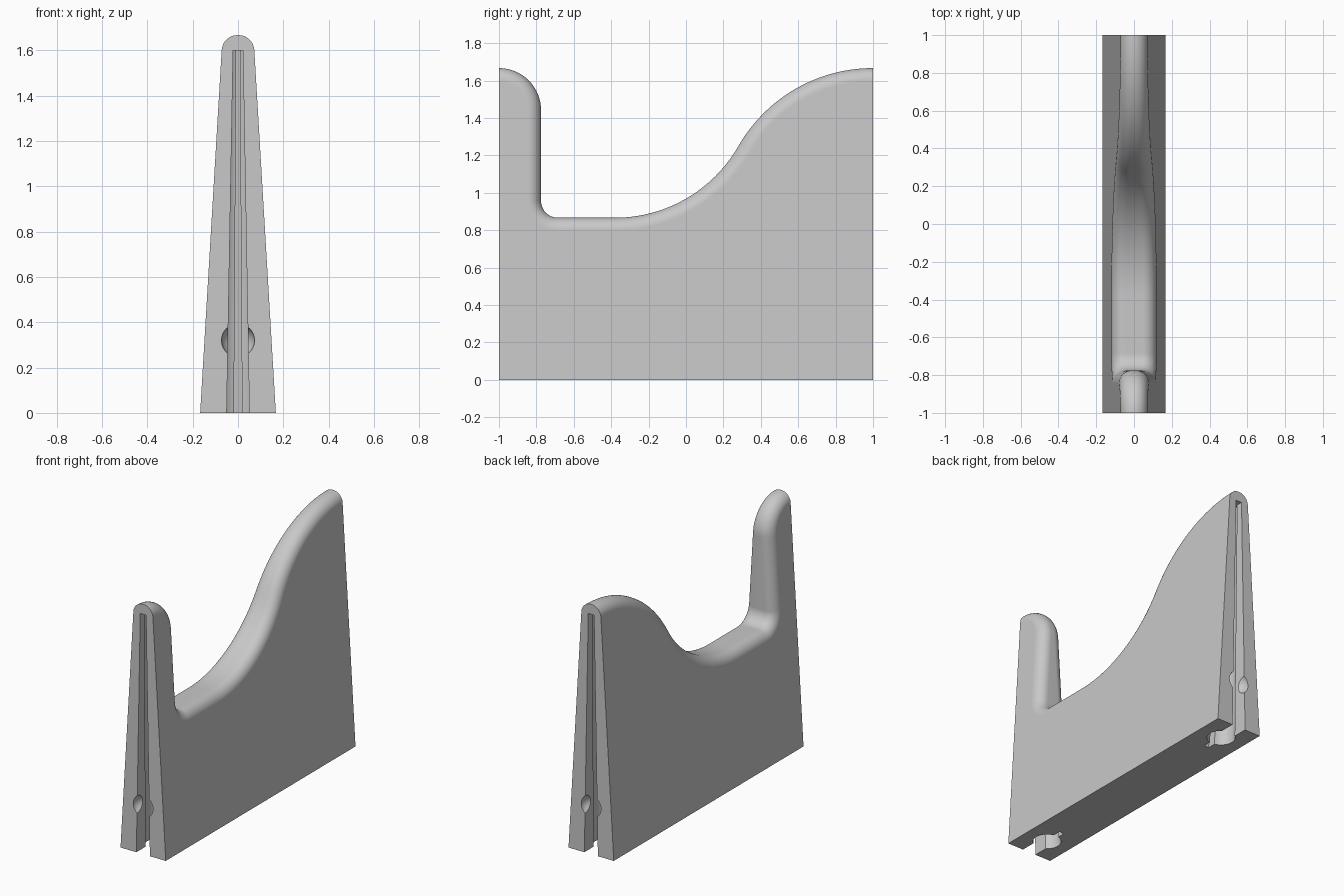
import bpy, bmesh
from math import sin, cos, radians, pi, asin

cube = bpy.data.objects.get("Cube")
if cube:
    bpy.data.objects.remove(cube)

TOP, VALLEY, ROUND = 1.667, 0.867, 0.07

grey = bpy.data.materials.new("light grey")
grey.use_nodes = True
grey.diffuse_color = (0.58, 0.58, 0.58, 1)
grey.node_tree.nodes["Principled BSDF"].inputs["Base Color"].default_value = grey.diffuse_color


def half_width(z):
    """Half thickness of the tapered slab at a height."""
    return 0.167 - 0.0594 * z


def arc(cy, cz, r, start, end, steps, sign):
    """Points (y, z, outward normal); sign is -1 where the arc is hollow."""
    out = []
    for i in range(steps + 1):
        a = radians(start + (end - start) * i / steps)
        out.append((cy + r * cos(a), cz + r * sin(a), sign * cos(a), sign * sin(a)))
    return out


def make_object(name, bm):
    bmesh.ops.recalc_face_normals(bm, faces=bm.faces)
    mesh = bpy.data.meshes.new(name)
    bm.to_mesh(mesh)
    bm.free()
    mesh.materials.append(grey)
    obj = bpy.data.objects.new(name, mesh)
    bpy.context.collection.objects.link(obj)
    return obj


# Upper outline: front horn, flat valley, S-shaped rise to the back
turn = 60.2
low_r, high_r = 0.76, 0.83
outline = arc(-1, TOP - 0.225, 0.225, 90, 0, 16, 1)
outline += arc(-0.685, VALLEY + 0.09, 0.09, 180, 270, 10, -1)
outline += arc(-0.38, VALLEY + low_r, low_r, 270, 270 + turn, 24, -1)
outline += arc(1, TOP - high_r, high_r, 90 + turn, 90, 24, 1)[1:]

# Tapered slab with a rounded upper rim
bm = bmesh.new()
STEPS = 10
columns = []
for side in (-1, 1):
    for i in range(STEPS + 1):
        t = pi / 2 * i / STEPS
        t = t if side < 0 else pi / 2 - t
        depth = ROUND * (1 - sin(t))
        column = []
        for y, z, ny, nz in outline:
            w = half_width(z - ROUND * nz) - ROUND * (1 - cos(t))
            column.append(bm.verts.new((side * w, y - depth * ny, z - depth * nz)))
        columns.append(column)
for a, b in zip(columns, columns[1:]):
    for i in range(len(outline) - 1):
        bm.faces.new((a[i], a[i + 1], b[i + 1], b[i]))
base = {(s, e): bm.verts.new((s * half_width(0), e, 0)) for s in (-1, 1) for e in (-1, 1)}
bm.faces.new(columns[0] + [base[-1, 1], base[-1, -1]])
bm.faces.new(columns[-1] + [base[1, 1], base[1, -1]])
for end, k in ((-1, 0), (1, -1)):
    bm.faces.new([c[k] for c in columns] + [base[1, end], base[-1, end]])
bm.faces.new((base[-1, -1], base[1, -1], base[1, 1], base[-1, 1]))
body = make_object("bracket_body", bm)


def keyhole_cutter(end):
    """Tapered keyhole channel: neck, round bore and narrow slit."""
    neck, bore, centre, slit, tip = 0.05, 0.087, 0.17, 0.018, 0.31
    first, last = asin(neck / bore), pi - asin(slit / bore)
    half = [(neck, -0.05)]
    for i in range(15):
        a = first + (last - first) * i / 14
        half.append((bore * sin(a), centre - bore * cos(a)))
    half.append((slit, tip))
    ring = half + [(-x, d) for x, d in reversed(half)]
    bm = bmesh.new()
    rings = []
    for z in (-0.1, 1.6):
        s = 1 - 0.57 * z / 1.6
        rings.append([bm.verts.new((x * s, end * (1 - d * s), z)) for x, d in ring])
    n = len(ring)
    for i in range(n):
        j = (i + 1) % n
        bm.faces.new((rings[0][i], rings[0][j], rings[1][j], rings[1][i]))
    for r in rings:
        bm.faces.new(r)
    return make_object("channel_cutter", bm)


def socket_cutter(end):
    """Ball-shaped socket low in the end face."""
    bm = bmesh.new()
    bmesh.ops.create_uvsphere(bm, u_segments=32, v_segments=20, radius=0.073)
    bmesh.ops.translate(bm, vec=(0, end, 0.32), verts=bm.verts)
    return make_object("socket_cutter", bm)


# Cut the same channel and socket into both ends
bpy.context.view_layer.objects.active = body
for end in (-1, 1):
    for cutter in (keyhole_cutter(end), socket_cutter(end)):
        cutter.hide_render = True
        mod = body.modifiers.new("cut", "BOOLEAN")
        mod.operation = "DIFFERENCE"
        mod.solver = "EXACT"
        mod.object = cutter
        bpy.ops.object.modifier_apply(modifier=mod.name)
        bpy.data.objects.remove(cutter)

# Smooth rim, crisp edges, flat sides
bpy.ops.object.select_all(action="DESELECT")
body.select_set(True)
bpy.ops.object.shade_smooth_by_angle(angle=radians(30))
weighted = body.modifiers.new("flat_sides", "WEIGHTED_NORMAL")
weighted.keep_sharp = True
